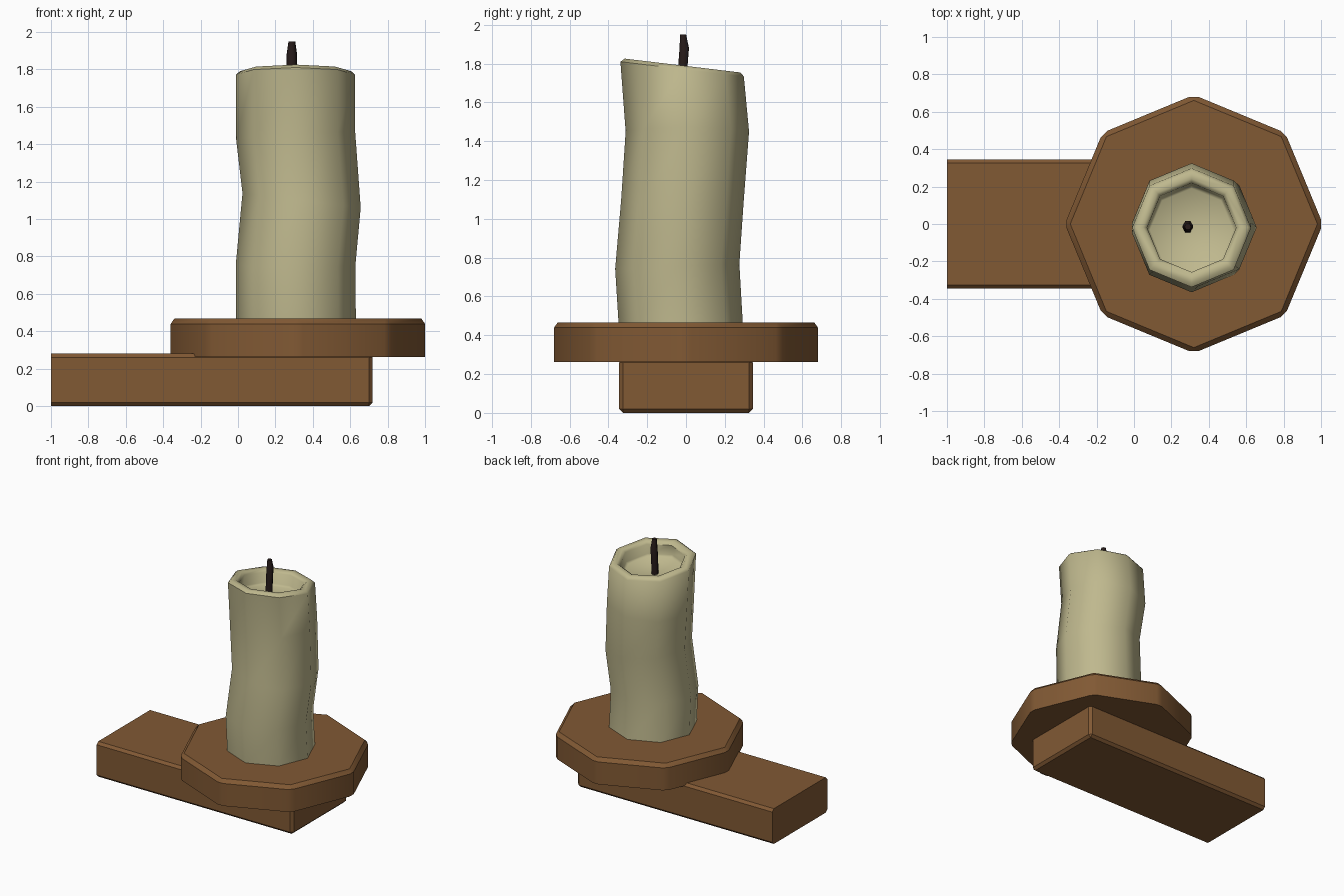
import bpy, bmesh
from math import cos, sin, pi, radians

if "Cube" in bpy.data.objects:
    bpy.data.objects.remove(bpy.data.objects["Cube"])


def material(name, rgb):
    m = bpy.data.materials.new(name)
    m.diffuse_color = (*rgb, 1)
    m.use_nodes = True
    m.node_tree.nodes["Principled BSDF"].inputs["Base Color"].default_value = m.diffuse_color
    return m


wood = material("wood", (0.22, 0.1, 0.034))
wax = material("wax", (0.52, 0.48, 0.27))
char = material("char", (0.02, 0.011, 0.01))


def finish(bm, name, mat, angle):
    bmesh.ops.recalc_face_normals(bm, faces=bm.faces)
    me = bpy.data.meshes.new(name)
    bm.to_mesh(me)
    bm.free()
    me.materials.append(mat)
    ob = bpy.data.objects.new(name, me)
    bpy.context.collection.objects.link(ob)
    bpy.ops.object.select_all(action='DESELECT')
    ob.select_set(True)
    bpy.context.view_layer.objects.active = ob
    bpy.ops.object.shade_smooth_by_angle(angle=radians(angle))
    return ob


def loft(rings, sides):
    """Capped tube through rings of (x, y, z, radius, x slope, y slope)."""
    bm = bmesh.new()
    loops = []
    for x, y, z, r, sx, sy in rings:
        loop = []
        for i in range(sides):
            dx, dy = r * cos(2 * pi * i / sides), r * sin(2 * pi * i / sides)
            loop.append(bm.verts.new((x + dx, y + dy, z + sx * dx + sy * dy)))
        loops.append(loop)
    for a, b in zip(loops, loops[1:]):
        for i in range(sides):
            j = (i + 1) % sides
            bm.faces.new((a[i], a[j], b[j], b[i]))
    bm.faces.new(loops[0][::-1])
    bm.faces.new(loops[-1])
    return bm


# Support arm: bevelled beam, left end cut square
bm = bmesh.new()
bmesh.ops.create_cube(bm, size=1)
for v in bm.verts:
    v.co = (-0.14 + v.co.x * 1.72, v.co.y * 0.69, 0.14 + v.co.z * 0.28)
edges = [e for e in bm.edges if max(v.co.x for v in e.verts) > 0]
bmesh.ops.bevel(bm, geom=edges, offset=0.02, segments=1, affect='EDGES')
finish(bm, "support_arm", wood, 30)

# Octagonal plate, bevelled on the corners and top rim
bm = loft([(0.32, 0, 0.262, 0.69, 0, 0), (0.32, 0, 0.467, 0.69, 0, 0)], 8)
edges = [e for e in bm.edges if max(v.co.z for v in e.verts) > 0.4]
bmesh.ops.bevel(bm, geom=edges, offset=0.027, segments=1, affect='EDGES')
finish(bm, "candle_plate", wood, 30)

# Wobbly candle with slanted rim and hollow top
T = -0.12
finish(loft([
    (0.31, -0.027, 0.455, 0.32, 0, 0),
    (0.308, -0.045, 0.755, 0.32, 0, 0.04),
    (0.34, -0.018, 1.10, 0.316, -0.12, 0),
    (0.308, 0.007, 1.45, 0.318, 0.07, 0),
    (0.308, -0.02, 1.772, 0.318, 0, T),
    (0.308, -0.017, 1.79, 0.298, 0, T),
    (0.308, -0.017, 1.79, 0.26, 0, T),
    (0.308, -0.019, 1.77, 0.238, 0, T),
    (0.308, -0.03, 1.69, 0.238, 0, T),
    (0.308, -0.032, 1.675, 0.222, 0, T),
], 8), "candle", wax, 46)

# Burnt wick
finish(loft([
    (0.287, -0.022, 1.66, 0.027, 0, 0),
    (0.287, -0.016, 1.79, 0.028, 0, 0),
    (0.288, -0.009, 1.88, 0.028, 0, 0),
    (0.288, -0.015, 1.95, 0.018, 0, 0),
], 6), "wick", char, 65)
